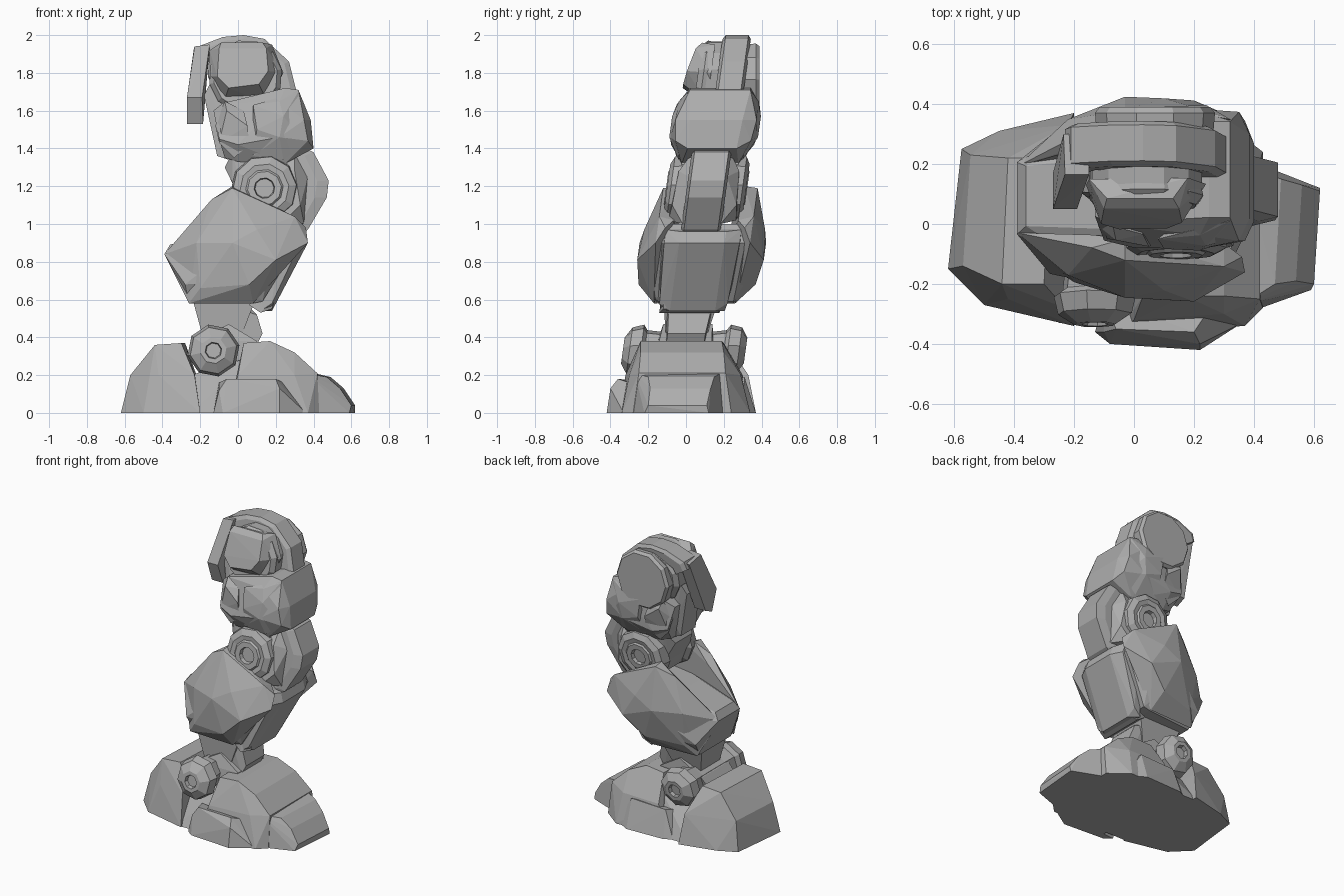
import bpy, bmesh, math

mat = bpy.data.materials.new("steel_grey")
mat.diffuse_color = (0.42, 0.42, 0.42, 1)


def lean(z):
    return -0.055 + 0.138 * z


def finish(name, bm, leaning, dy=0.0):
    for v in bm.verts:
        v.co.y += dy + (lean(v.co.z) if leaning else 0)
    bmesh.ops.recalc_face_normals(bm, faces=bm.faces)
    me = bpy.data.meshes.new(name)
    bm.to_mesh(me)
    bm.free()
    me.materials.append(mat)
    ob = bpy.data.objects.new(name, me)
    bpy.context.collection.objects.link(ob)


def hull(name, pts, leaning=True, dy=0.0):
    """Faceted solid around a few corner points."""
    bm = bmesh.new()
    for p in pts:
        bm.verts.new(p)
    r = bmesh.ops.convex_hull(bm, input=bm.verts)
    bmesh.ops.delete(bm, geom=list({g for g in r["geom_interior"] + r["geom_unused"]
                                    if isinstance(g, bmesh.types.BMVert)}), context='VERTS')
    bmesh.ops.dissolve_limit(bm, angle_limit=0.03, verts=bm.verts, edges=bm.edges)
    finish(name, bm, leaning, dy)


def both(pts):
    return pts + [(x, -y, z) for x, y, z in pts]


def pair(name, pts, dy=0.0):
    hull("front_" + name, pts, dy=dy)
    hull("back_" + name, [(x, -y, z) for x, y, z in pts], dy=dy)


def lathe(name, x, z, n, layers, turn=0.0):
    """Round joint on the y axis; layers are (y, radius) from the outer face inward, then mirrored."""
    bm = bmesh.new()
    rings = []
    for y, r in layers + [(-y, r) for y, r in reversed(layers)]:
        rings.append([bm.verts.new((x + r * math.cos(turn + k * math.tau / n), y,
                                    z + r * math.sin(turn + k * math.tau / n))) for k in range(n)])
    for a, b in zip(rings, rings[1:]):
        for k in range(n):
            bm.faces.new((a[k], a[(k + 1) % n], b[(k + 1) % n], b[k]))
    bm.faces.new(rings[0])
    bm.faces.new(rings[-1])
    finish(name, bm, True)


def arch(name, outer, inner, v0, v1, bevel):
    """Curved strip in xz swept across y, with chamfered outer edges."""
    bm = bmesh.new()
    rows = []
    for (ox, oz), (ix, iz) in zip(outer, inner):
        mx, mz = ox + (ix - ox) * 0.3, oz + (iz - oz) * 0.3
        rows.append([bm.verts.new(c) for c in ((ix, v0, iz), (mx, v0, mz), (ox, v0 + bevel, oz),
                                               (ox, v1 - bevel, oz), (mx, v1, mz), (ix, v1, iz))])
    for a, b in zip(rows, rows[1:]):
        for k in range(6):
            bm.faces.new((a[k], a[(k + 1) % 6], b[(k + 1) % 6], b[k]))
    bm.faces.new(rows[0])
    bm.faces.new(rows[-1])
    finish(name, bm, True)


# Foot: heel, middle, toe and side plates
hull("heel", [(-.62, -.15, 0), (-.575, .25, 0), (-.5, -.27, 0), (-.2, -.34, 0), (-.45, .31, 0), (-.2, .37, 0),
              (-.57, -.14, .2), (-.545, .23, .2), (-.44, -.2, .36), (-.42, .22, .36), (-.3, -.2, .37),
              (-.28, .22, .37), (-.23, -.28, .2), (-.22, .33, .2), (-.42, -.25, .2)], False)
hull("foot_core", [(-.25, -.33, 0), (-.25, .34, 0), (.1, -.33, 0), (.1, .33, 0),
                   (-.25, -.17, .2), (-.25, .2, .2), (.08, -.17, .3), (.08, .2, .3)], False)
hull("foot_middle", [(-.05, -.36, 0), (-.05, .33, 0), (.37, -.34, 0), (.43, -.28, 0), (.43, .24, 0), (.3, .34, 0),
                     (0, -.32, .2), (0, .3, .2), (.03, -.24, .37), (.03, .2, .37), (.17, -.24, .38),
                     (.17, .19, .38), (.42, -.25, .21), (.42, .21, .21), (.3, -.3, .2), (.28, .29, .2),
                     (.3, -.24, .32), (.3, .2, .32)], False)
hull("toe", [(.34, -.31, 0), (.34, .23, 0), (.59, -.22, 0), (.62, .12, 0), (.6, -.2, .04), (.62, .11, .04),
             (.47, -.2, .19), (.49, .15, .19), (.36, -.27, .21), (.36, .2, .22), (.54, -.19, .13), (.56, .13, .13)], False)
hull("front_foot_plate", [(-.13, -.36, 0), (-.08, -.4, 0), (.22, -.42, 0), (.36, -.33, 0), (-.1, -.36, .12),
                          (-.06, -.35, .18), (.2, -.36, .18), (.22, -.4, .13), (.24, -.3, .16), (-.1, -.25, .16)], False)
hull("back_foot_plate", [(-.13, .33, 0), (-.08, .36, 0), (.2, .37, 0), (.32, .3, 0), (-.06, .31, .18),
                         (.2, .31, .19), (.24, .25, .16), (-.1, .22, .16)], False)
# Ankle joint with recess
lathe("ankle_joint", -.13, .33, 8, [(-.3, .04), (-.325, .045), (-.325, .07), (-.29, .125), (-.23, .14),
                                    (-.21, .11), (-.12, .1)], .2)
hull("ankle_block", both([(-.22, .15, .38), (-.28, .14, .3), (.05, .14, .27), (.1, .14, .38), (-.05, .13, .47)]))
# Shin connectors
hull("lower_shin", both([(-.18, .1, .38), (0, .1, .36), (-.24, .14, .6), (.1, .15, .62), (-.19, .1, .5), (.04, .1, .5)]))
hull("tendon", both([(-.04, .1, .4), (.1, .1, .36), (.13, .1, .42), (.03, .12, .54), (.1, .11, .52), (.07, .07, .55)]))
hull("lower_calf_roll", both([(.06, .15, .57), (.12, .16, .53), (.18, .14, .55), (.2, .15, .62), (.1, .16, .68)]))
# Shin: body and two side shells
hull("shin_body", both([(-.39, .12, .84), (-.36, .1, .89), (-.26, .17, .58), (-.28, .23, .68), (.08, .2, .58), (.13, .2, .59),
                        (.32, .22, .9), (.31, .21, .97), (.04, .29, .7), (-.03, .31, .88), (.18, .32, .84),
                        (.28, .26, 1.0), (-.1, .12, .97)]), dy=.025)
pair("shin_shell", [(-.39, -.11, .84), (-.26, -.2, .58), (.08, -.215, .58), (-.2, -.25, .66), (.06, -.31, .68),
                    (-.03, -.335, .9), (.2, -.335, .81), (.37, -.25, .9), (.36, -.21, .98), (.3, -.25, 1.04),
                    (.1, -.32, .97), (-.03, -.25, 1.19), (-.03, -.18, 1.2), (-.14, -.2, 1.13), (-.22, -.26, .9),
                    (.02, -.17, 1.16), (.3, -.17, 1.02), (-.14, -.15, 1.08)], dy=.02)
# Calf plate at the rear, with chamfered sides
hull("calf_plate", both([(.12, .17, .54), (.18, .12, .54), (.18, .18, .58), (.33, .2, .9), (.37, .12, .9), (.35, .12, .96),
                         (.31, .2, .97), (.22, .22, .95)]), dy=.015)
# Knee joint and guard
lathe("knee_joint", .14, 1.19, 10, [(-.19, .05), (-.215, .055), (-.215, .09), (-.205, .1), (-.21, .13), (-.19, .17),
                                    (-.12, .18), (-.1, .15)], .1)
arch("knee_guard", [(.28, .92), (.37, .97), (.47, 1.14), (.48, 1.23), (.4, 1.38), (.28, 1.44)],
     [(.16, 1.0), (.2, 1.02), (.26, 1.14), (.28, 1.22), (.24, 1.32), (.16, 1.4)], -.105, .105, .015)
hull("knee_link", both([(-.03, .12, 1.22), (-.07, .09, 1.3), (-.03, .14, 1.38), (.25, .16, 1.4), (.28, .13, 1.15), (.05, .13, 1.05)]))
pair("knee_cover", [(.22, -.1, 1.0), (.35, -.1, 1.0), (.25, -.18, 1.02), (.33, -.17, 1.1), (.37, -.1, 1.25),
                    (.3, -.16, 1.28), (.3, -.1, 1.38), (.2, -.14, 1.3)])
# Thigh: main shell, front and back panels
hull("thigh_core", both([(-.07, .13, 1.35), (0, .15, 1.33), (.25, .15, 1.32), (.4, .13, 1.4), (.37, .2, 1.44), (.35, .215, 1.55),
                         (.385, .14, 1.55), (.32, .16, 1.71), (.25, .16, 1.72), (.22, .21, 1.65), (-.08, .17, 1.64),
                         (-.13, .14, 1.6), (-.1, .2, 1.45), (.22, .23, 1.46), (.0, .22, 1.42)]))
pair("thigh_right_panel", [(.08, -.18, 1.36), (.24, -.17, 1.34), (.36, -.18, 1.43), (.22, -.235, 1.46), (.24, -.235, 1.57),
                           (.1, -.235, 1.5), (.08, -.22, 1.63), (.22, -.21, 1.65), (.32, -.17, 1.7), (.2, -.1, 1.5)])
pair("thigh_left_panel", [(-.1, -.19, 1.43), (-.02, -.18, 1.35), (.06, -.21, 1.42), (.05, -.23, 1.52), (.03, -.2, 1.6),
                          (-.06, -.22, 1.6), (-.07, -.18, 1.65), (-.12, -.16, 1.52), (0, -.1, 1.5)])
hull("thigh_inner_strut", both([(-.11, .08, 1.36), (-.05, .08, 1.34), (-.18, .07, 1.68), (-.15, .08, 1.74), (-.02, .08, 1.6), (-.08, .1, 1.46)]))
# Hip joint, front block and back cap
lathe("hip_joint", .04, 1.78, 12, [(-.13, .17), (-.1, .195), (-.08, .19)], .2)
hull("hip_front_block", [(-.11, -.19, 1.78), (-.05, -.2, 1.72), (.11, -.2, 1.74), (.16, -.19, 1.81), (.15, -.16, 1.93),
                         (-.1, -.16, 1.93), (-.15, -.06, 1.92), (-.16, -.06, 1.78), (-.08, -.06, 1.63), (.16, -.06, 1.64),
                         (.24, -.06, 1.8), (.18, -.06, 1.95), (-.09, -.13, 1.96), (.13, -.13, 1.96)])
hull("hip_back_cap", [(.07 + r * math.cos(k * math.tau / 10), y, 1.765 + r * math.sin(k * math.tau / 10))
                      for k in range(10) for y, r in ((.25, .19), (.37, .2), (.39, .185))], False)
# Arched hip band with its hanging side guard
arch("hip_band", [(-.23, 1.89), (-.21, 1.94), (-.08, 1.99), (.03, 2.0), (.14, 1.98), (.27, 1.86), (.31, 1.7)],
     [(-.15, 1.84), (-.13, 1.88), (-.05, 1.92), (.03, 1.93), (.1, 1.91), (.19, 1.82), (.22, 1.68)], -.025, .125, .015)
hull("hip_side_guard", [(-.23, .165, 1.94), (-.15, .165, 1.95), (-.27, .05, 1.67), (-.19, .05, 1.67),
                        (-.27, .1, 1.53), (-.185, .1, 1.53), (-.235, .3, 1.92), (-.15, .3, 1.94),
                        (-.27, .17, 1.56), (-.185, .17, 1.56)], False)
